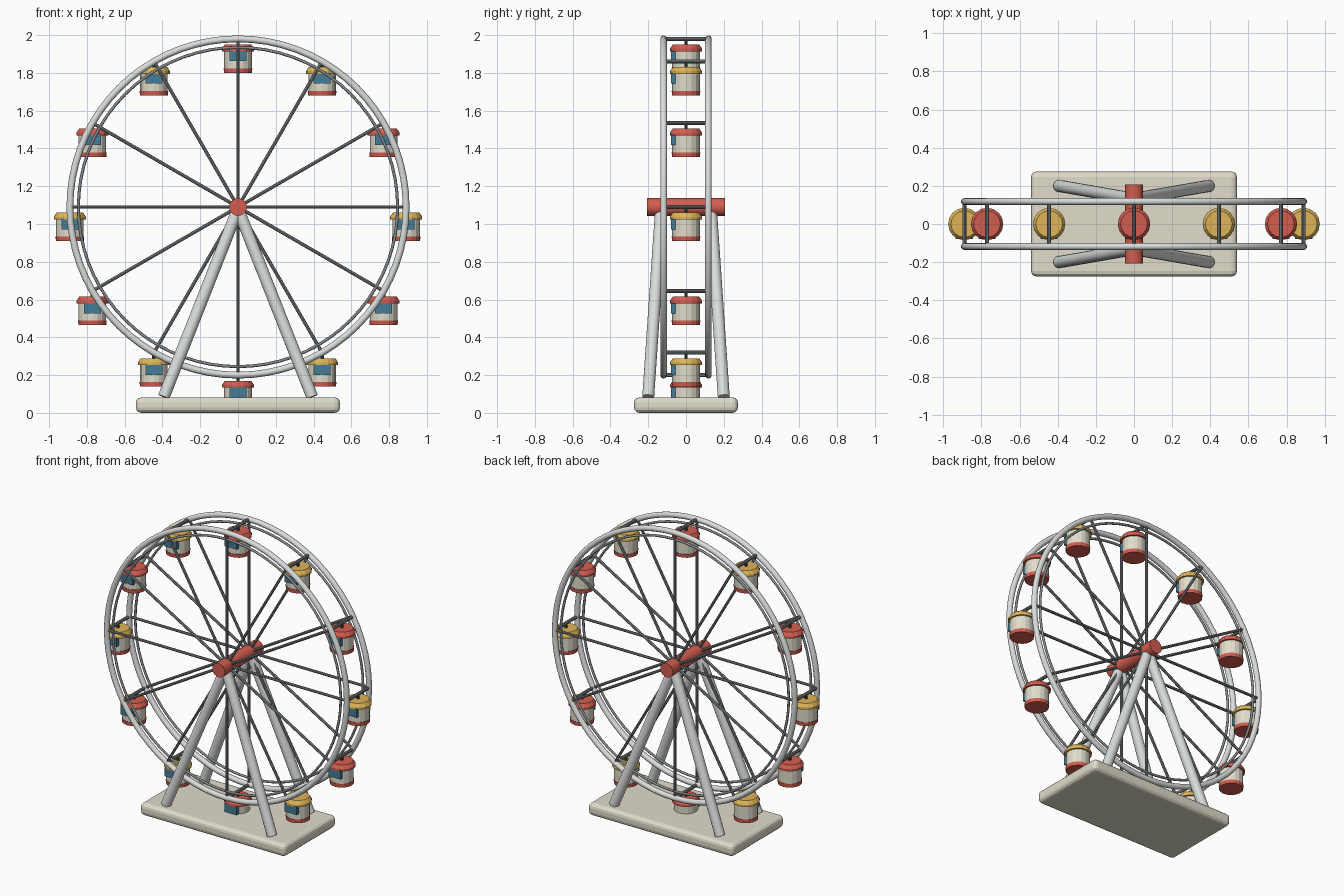
import bpy, bmesh, math
from mathutils import Vector

if "Cube" in bpy.data.objects:
    bpy.data.objects.remove(bpy.data.objects["Cube"])

HUB = Vector((0, 0, 1.09))   # wheel centre
R = 0.89                     # rim radius
RIM_Y = 0.118                # rim offset from the middle


def material(name, rgb):
    m = bpy.data.materials.new(name)
    m.diffuse_color = (*rgb, 1)
    m.use_nodes = True
    m.node_tree.nodes["Principled BSDF"].inputs["Base Color"].default_value = m.diffuse_color
    return m


WHITE = material("painted_steel", (0.70, 0.73, 0.71))
STEEL = material("dark_steel", (0.23, 0.25, 0.26))
DARK = material("hanger_dark", (0.06, 0.07, 0.08))
RED = material("red", (0.65, 0.11, 0.08))
YELLOW = material("yellow", (0.73, 0.46, 0.10))
CREAM = material("cream", (0.75, 0.72, 0.60))
BLUE = material("window_blue", (0.06, 0.20, 0.30))


def finish(name, mat, smooth=True):
    o = bpy.context.object
    o.name = name
    o.data.materials.append(mat)
    if smooth:
        bpy.ops.object.shade_smooth_by_angle(angle=math.radians(35))
    return o


def rod(name, a, b, r, mat, sides=12):
    a, b = Vector(a), Vector(b)
    d = b - a
    bpy.ops.mesh.primitive_cylinder_add(
        vertices=sides, radius=r, depth=d.length, location=(a + b) / 2,
        rotation=d.to_track_quat('Z', 'Y').to_euler())
    return finish(name, mat)


def box(name, loc, size, mat):
    bpy.ops.mesh.primitive_cube_add(size=1, location=loc)
    bpy.context.object.scale = size
    bpy.ops.object.transform_apply(location=False, rotation=False, scale=True)
    return finish(name, mat, False)


def ring(name, y, radius, r, mat):
    bpy.ops.mesh.primitive_torus_add(
        location=HUB + Vector((0, y, 0)), rotation=(math.pi / 2, 0, 0),
        major_radius=radius, minor_radius=r, major_segments=72, minor_segments=12)
    return finish(name, mat)


def lathe(name, loc, profile, mat, n=16):
    """Closed turned solid from (radius, z) pairs, bottom to top."""
    bm = bmesh.new()
    loops = [[bm.verts.new((r * math.cos(2 * math.pi * i / n),
                            r * math.sin(2 * math.pi * i / n), z))
              for i in range(n)] for r, z in profile]
    for lo, hi in zip(loops, loops[1:]):
        for i in range(n):
            j = (i + 1) % n
            bm.faces.new((lo[i], lo[j], hi[j], hi[i]))
    bm.faces.new(loops[0][::-1])
    bm.faces.new(loops[-1])
    me = bpy.data.meshes.new(name)
    bm.to_mesh(me)
    bm.free()
    o = bpy.data.objects.new(name, me)
    o.location = loc
    me.materials.append(mat)
    bpy.context.collection.objects.link(o)
    return o


# Base slab with rounded edges
base = box("base", (0, 0, 0.041), (1.08, 0.55, 0.082), CREAM)
bev = base.modifiers.new("round", 'BEVEL')
bev.width, bev.segments = 0.028, 3

# Axle
rod("hub_axle", HUB - Vector((0, 0.206, 0)), HUB + Vector((0, 0.206, 0)), 0.047, RED, 20)

# Rims, legs
for y, side in ((-1, "front"), (1, "back")):
    ring(side + "_rim", y * RIM_Y, R, 0.018, WHITE)
    ring(side + "_inner_rim", y * RIM_Y, 0.845, 0.008, STEEL)
    for x, hand in ((-1, "left"), (1, "right")):
        rod(f"{side}_{hand}_leg", (x * 0.393, y * 0.2, 0.085),
            (0, y * 0.132, 1.08), 0.032, WHITE, 16)

# Spokes, cross bars and cabins
for k in range(12):
    a = math.radians(30 * k)
    out = Vector((math.cos(a), 0, math.sin(a)))
    p = HUB + out * R
    off = Vector((0, RIM_Y, 0))
    for s in (-1, 1):
        rod("spoke", HUB + s * off, p + s * off, 0.009, STEEL, 8)
    rod("cross_bar", p - off, p + off, 0.011, STEEL, 10)
    rod("cabin_hanger", p, p - Vector((0, 0, 0.04)), 0.009, DARK, 8)
    lathe("cabin_roof", p, [(0.085, -0.066), (0.085, -0.052), (0.07, -0.030)],
          RED if k % 2 else YELLOW)
    lathe("cabin_body", p, [(0.073, -0.165), (0.073, -0.06)], CREAM)
    lathe("cabin_floor_band", p, [(0.074, -0.180), (0.076, -0.156)], RED)
    box("cabin_window", p + Vector((0, -0.064, -0.09)), (0.09, 0.03, 0.056), BLUE)
